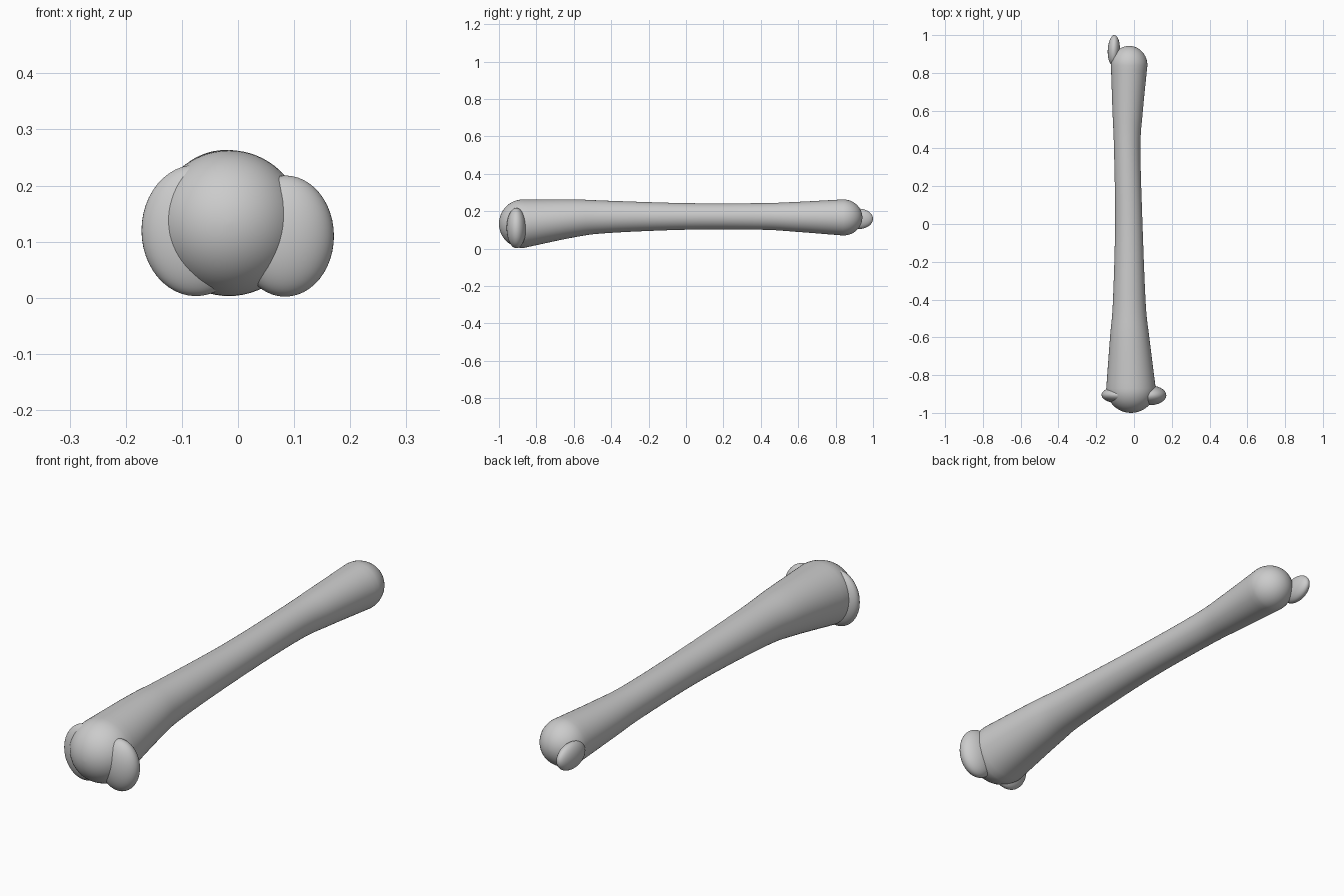
import bpy, bmesh, math
from mathutils import Vector

if "Cube" in bpy.data.objects:
    bpy.data.objects.remove(bpy.data.objects["Cube"])

SEG = 64

def finish(bm, name):
    bmesh.ops.recalc_face_normals(bm, faces=bm.faces)
    me = bpy.data.meshes.new(name)
    bm.to_mesh(me)
    bm.free()
    for p in me.polygons:
        p.use_smooth = True
    ob = bpy.data.objects.new(name, me)
    bpy.context.collection.objects.link(ob)
    return ob

def ellipsoid(name, loc, radii, rot_z=0):
    bm = bmesh.new()
    bmesh.ops.create_uvsphere(bm, u_segments=48, v_segments=24, radius=1)
    ob = finish(bm, name)
    ob.location, ob.scale = loc, radii
    ob.rotation_euler.z = math.radians(rot_z)
    return ob

# Shaft stations: y, x min, x max, z min, z max
stations = [
    (-0.87, -0.147, 0.115, 0.003, 0.263),
    (-0.60, -0.127, 0.081, 0.060, 0.263),
    (-0.42, -0.112, 0.062, 0.083, 0.256),
    (0.00, -0.100, 0.045, 0.101, 0.243),
    (0.40, -0.106, 0.034, 0.101, 0.243),
    (0.60, -0.114, 0.047, 0.089, 0.250),
    (0.84, -0.122, 0.071, 0.070, 0.263),
]
CAP = 12
rings = []
# Rounded end at the wide head
y, x0, x1, z0, z1 = stations[0]
for i in range(CAP):
    a = math.radians(2 + 88 * i / CAP)
    rings.append((y - 0.130 * math.cos(a), (x0 + x1) / 2, (z0 + z1) / 2,
                  (x1 - x0) / 2 * math.sin(a), (z1 - z0) / 2 * math.sin(a)))
# Shaft, smoothly interpolated between stations
pts = [stations[0]] + stations + [stations[-1]]
for k in range(1, len(pts) - 2):
    for s in range(6):
        t = s / 6
        v = []
        for a, b, c, d in zip(*pts[k - 1:k + 3]):
            v.append(0.5 * (2*b + (c-a)*t + (2*a-5*b+4*c-d)*t*t + (3*b-a-3*c+d)*t**3))
        y, x0, x1, z0, z1 = v
        rings.append((y, (x0+x1)/2, (z0+z1)/2, (x1-x0)/2, (z1-z0)/2))
# Rounded end at the narrow ankle
y, x0, x1, z0, z1 = stations[-1]
for i in range(CAP + 1):
    a = math.radians(90 - 88 * i / CAP)
    rings.append((y + 0.103 * math.cos(a), (x0 + x1) / 2, (z0 + z1) / 2,
                  (x1 - x0) / 2 * math.sin(a), (z1 - z0) / 2 * math.sin(a)))

bm = bmesh.new()
loops = []
for y, cx, cz, rx, rz in rings:
    loops.append([bm.verts.new((cx + rx * math.cos(2*math.pi*j/SEG), y,
                                cz + rz * math.sin(2*math.pi*j/SEG))) for j in range(SEG)])
for a, b in zip(loops, loops[1:]):
    for j in range(SEG):
        n = (j + 1) % SEG
        bm.faces.new((a[j], a[n], b[n], b[j]))
bm.faces.new(loops[0])
bm.faces.new(loops[-1])
finish(bm, "bone_shaft")

# Side knuckles of the wide head
ellipsoid("left_condyle", (-0.075, -0.905, 0.120), (0.097, 0.045, 0.117))
ellipsoid("right_condyle", (0.084, -0.907, 0.110), (0.087, 0.052, 0.108))

# Ankle projection
ellipsoid("ankle_process", (-0.107, 0.920, 0.159), (0.032, 0.080, 0.055), -3)
